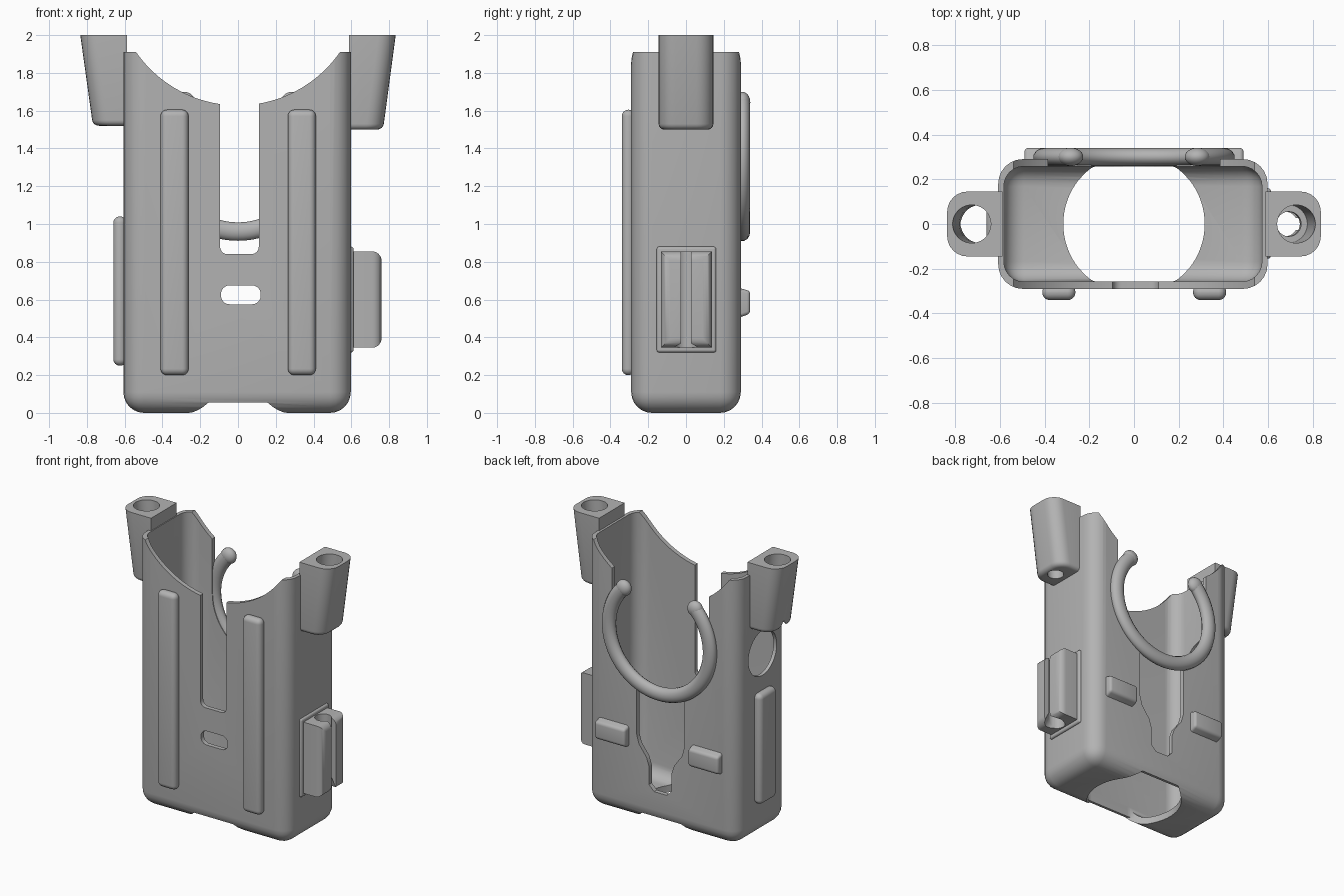
import bpy, bmesh
from math import sin, cos, pi, radians
from mathutils import Matrix, Vector

if "Cube" in bpy.data.objects:
    bpy.data.objects.remove(bpy.data.objects["Cube"], do_unlink=True)

grey = bpy.data.materials.new("matte grey")
grey.use_nodes = True
grey.diffuse_color = (0.45, 0.45, 0.45, 1)
grey.node_tree.nodes["Principled BSDF"].inputs["Base Color"].default_value = (0.45, 0.45, 0.45, 1)


def finish(name, bm):
    bmesh.ops.recalc_face_normals(bm, faces=bm.faces)
    mesh = bpy.data.meshes.new(name)
    bm.to_mesh(mesh)
    bm.free()
    mesh.materials.append(grey)
    ob = bpy.data.objects.new(name, mesh)
    bpy.context.collection.objects.link(ob)
    return ob


def round_edges(bm, radius, test, segments=6):
    """Round the edges whose end points a, b pass the test."""
    edges = [e for e in bm.edges if test(e.verts[0].co, e.verts[1].co)]
    bmesh.ops.bevel(bm, geom=edges, offset=radius, segments=segments,
                    profile=0.5, affect='EDGES', clamp_overlap=True)


def box_bm(lo, hi):
    lo, hi = Vector(lo), Vector(hi)
    bm = bmesh.new()
    bmesh.ops.create_cube(bm, size=1)
    for v in bm.verts:
        v.co = [l + (c + 0.5) * (h - l) for l, h, c in zip(lo, hi, v.co)]
    return bm


def box(name, lo, hi, radius=0, test=lambda a, b: True):
    bm = box_bm(lo, hi)
    if radius:
        round_edges(bm, radius, test)
    return finish(name, bm)


def prism_bm(pts, axis, lo, hi):
    """Extrude a 2D outline along y (points are x, z) or z (points are x, y)."""
    bm = bmesh.new()
    place = (lambda p: (p[0], lo, p[1])) if axis == 'y' else (lambda p: (p[0], p[1], lo))
    face = bm.faces.new([bm.verts.new(place(p)) for p in pts])
    res = bmesh.ops.extrude_face_region(bm, geom=[face])
    move = (0, hi - lo, 0) if axis == 'y' else (0, 0, hi - lo)
    bmesh.ops.translate(bm, vec=move, verts=[g for g in res["geom"] if isinstance(g, bmesh.types.BMVert)])
    return bm


def rod(name, a, b, r1, r2=None, sides=64):
    a, b = Vector(a), Vector(b)
    bm = bmesh.new()
    turn = (b - a).to_track_quat('Z', 'Y').to_matrix().to_4x4()
    bmesh.ops.create_cone(bm, cap_ends=True, segments=sides, radius1=r1, radius2=r2 or r1,
                          depth=(b - a).length, matrix=Matrix.Translation((a + b) / 2) @ turn)
    return finish(name, bm)


def cut(target, *cutters):
    for c in cutters:
        mod = target.modifiers.new("cut", 'BOOLEAN')
        mod.operation, mod.solver, mod.object = 'DIFFERENCE', 'EXACT', c
        bpy.context.view_layer.objects.active = target
        bpy.ops.object.modifier_apply(modifier=mod.name)
        bpy.data.objects.remove(c, do_unlink=True)


def along(axis):
    return lambda a, b: all(abs(a[i] - b[i]) < 1e-4 for i in range(3) if i != axis)


# Hollow case: rounded corners and floor, open top
TOP = 1.91
below = lambda a, b: not (a.z > 1.5 and b.z > 1.5)
case = box("case_body", (-0.607, -0.29, 0), (0.597, 0.29, TOP), 0.11, below)
cut(case, box("cavity", (-0.582, -0.258, 0.05), (0.572, 0.258, 2.3), 0.09, below))

# Scooped top edge and front slots
cut(case,
    rod("scoop", (0, -1, 2.285), (0, 1, 2.285), 0.657, sides=128),
    box("front_slot", (-0.095, -0.5, 0.84), (0.11, -0.15, 2.4), 0.04, along(1)),
    box("front_window", (-0.09, -0.5, 0.575), (0.12, -0.15, 0.675), 0.045, along(1)))

# Back opening: round seat, straight throat and stepped slot below it
RING_Z = 1.36
half = [(0.19, 1.2), (0.19, 0.62), (0.17, 0.55), (0.11, 0.47), (0.09, 0.41), (0.09, 0.28), (0.05, 0.24)]
slot = half + [(-x, z) for x, z in reversed(half)]
cut(case,
    rod("back_seat", (0, 0.15, RING_Z), (0, 0.5, RING_Z), 0.385),
    box("back_throat", (-0.385, 0.15, RING_Z), (0.385, 0.5, 2.4)),
    finish("back_slot", prism_bm(slot, 'y', 0.15, 0.5)))

# Floor opening, and the round window in the -x side
clipped = [(0.315 * cos(t * pi / 48), max(-0.257, min(0.257, 0.315 * sin(t * pi / 48)))) for t in range(96)]
cut(case,
    finish("floor_hole", prism_bm(clipped, 'z', -0.1, 0.2)),
    rod("floor_scoop", (0, 0, -0.2), (0, 0, 0.056), 0.316, sides=96),
    rod("side_window", (-0.8, 0, 1.3), (-0.4, 0, 1.3), 0.16))
parts = [case]

# Raised rails on the front and on the -x side
for side, x in (("left", 0.338), ("right", -0.336)):
    parts.append(box(f"front_rail_{side}", (x - 0.074, -0.34, 0.2), (x + 0.074, -0.27, 1.605), 0.034))
parts.append(box("side_rail", (-0.66, -0.095, 0.25), (-0.59, 0.095, 1.04), 0.034))

# Small pads with sloped ends on the back
for side, s in (("left", 1), ("right", -1)):
    bm = box_bm((s * 0.37 - 0.12, 0.27, 0.5), (s * 0.37 + 0.12, 0.34, 0.665))
    for v in bm.verts:
        if v.co.y > 0.3:
            v.co.z += 0.025 if v.co.z < 0.58 else -0.02
    round_edges(bm, 0.018, lambda a, b: a.y > 0.3 or b.y > 0.3, 4)
    parts.append(finish(f"back_pad_{side}", bm))

# Tapered sockets on both sides with a slanted bore
for side, s, low in (("left", 1, 1.5), ("right", -1, 1.52)):
    outline = [(s * 0.588, 2), (s * 0.835, 2), (s * 0.768, low), (s * 0.588, low)]
    bm = prism_bm(outline, 'y', -0.145, 0.145)
    round_edges(bm, 0.09, lambda a, b: abs(a.x) > 0.7 and abs(b.x) > 0.7 and abs(a.z - b.z) > 0.1)
    round_edges(bm, 0.03, lambda a, b: max(a.z, b.z) < 1.6 and max(abs(a.x), abs(b.x)) > 0.6, 4)
    socket = finish(f"socket_{side}", bm)
    narrow = 0.055 if s > 0 else 0.085
    cut(socket,
        rod("bore", (s * 0.727, 0, 2.02), (s * 0.69, 0, 1.6), 0.085),
        rod("bore_end", (s * 0.698, 0, 1.7), (s * 0.68, 0, 1.4), narrow))
    parts.append(socket)

# Grooved clip on the +x side with a round channel
clip = box("side_clip", (0.58, -0.133, 0.345), (0.76, 0.138, 0.855), 0.05,
           lambda a, b: a.x > 0.7 and b.x > 0.7)
cut(clip,
    rod("channel", (0.675, 0, 0.2), (0.675, 0, 1), 0.055, sides=32),
    box("groove", (0.68, -0.027, 0.2), (0.9, 0.027, 1)),
    rod("flare", (0.70, 0, 0.3), (0.70, 0, 0.44), 0.085, 0.03, sides=32))
parts.append(clip)

# Clip foot blending into the case
parts.append(box("clip_foot", (0.58, -0.155, 0.32), (0.612, 0.16, 0.88), 0.014))

# Open holding ring on the back, with ball ends
ring_curve = bpy.data.curves.new("holding_ring", 'CURVE')
ring_curve.dimensions = '3D'
ring_curve.bevel_depth = 0.05
ring_curve.bevel_resolution = 5
ring_curve.use_fill_caps = True
spline = ring_curve.splines.new('POLY')
steps = 72
spline.points.add(steps)
for i, p in enumerate(spline.points):
    t = radians(135 + 270 * i / steps)
    p.co = (0.4 * cos(t), 0, 0.4 * sin(t), 1)
spline.use_smooth = True
ring_curve.materials.append(grey)
ring = bpy.data.objects.new("holding_ring", ring_curve)
ring.location = (0, 0.3, RING_Z)
ring.scale.y = 0.8
bpy.context.collection.objects.link(ring)
for side, s in (("left", 1), ("right", -1)):
    bm = bmesh.new()
    bmesh.ops.create_uvsphere(bm, u_segments=24, v_segments=16, radius=0.056)
    bmesh.ops.scale(bm, vec=(1, 0.72, 1), verts=bm.verts)
    bmesh.ops.translate(bm, vec=(s * 0.283, 0.3, RING_Z + 0.283), verts=bm.verts)
    parts.append(finish(f"ring_end_{side}", bm))

# Smooth shading with crisp edges
bpy.ops.object.select_all(action='DESELECT')
for ob in parts:
    ob.select_set(True)
bpy.context.view_layer.objects.active = case
bpy.ops.object.shade_smooth_by_angle(angle=radians(35))
